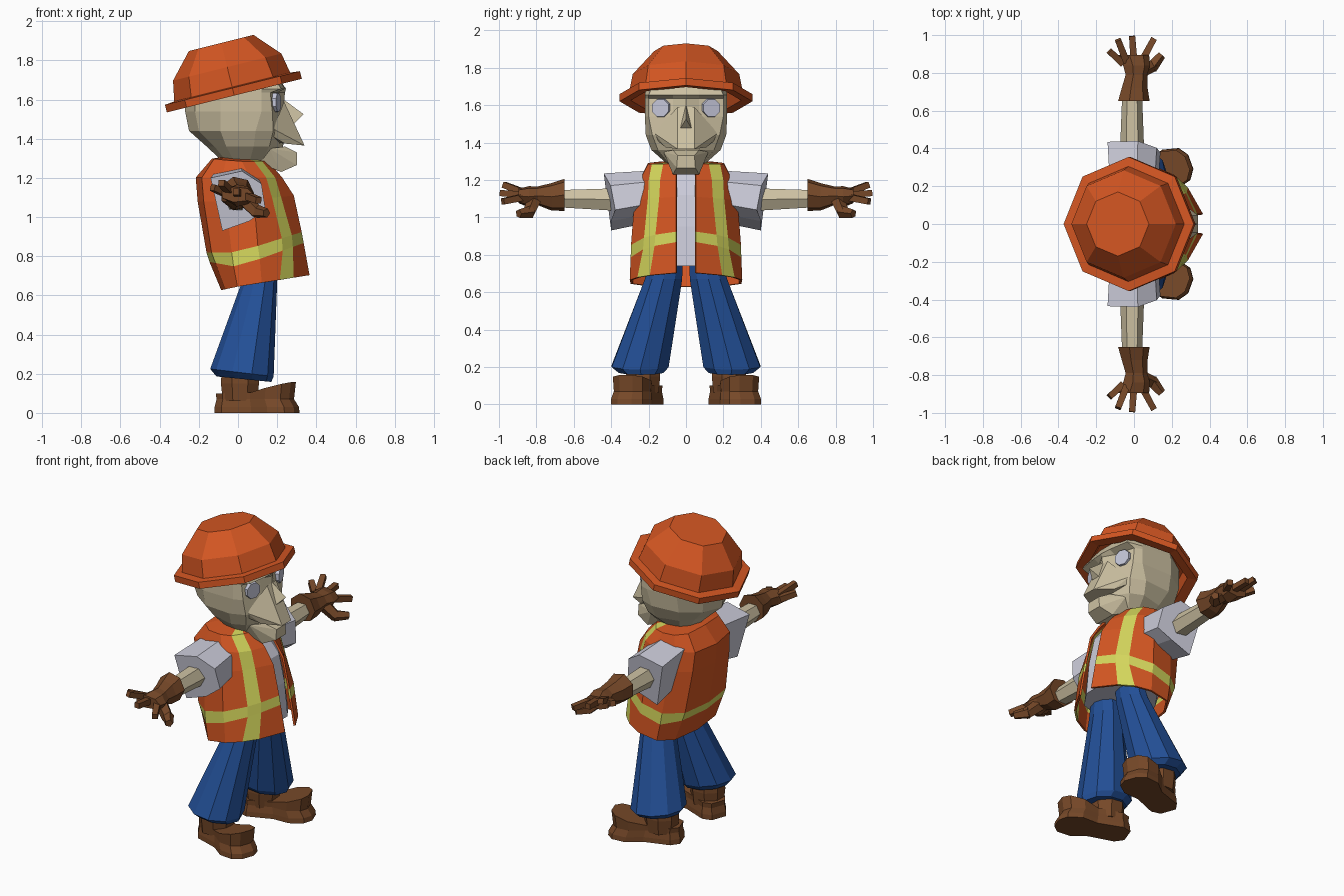
import bpy, bmesh, math
from mathutils import Vector

if "Cube" in bpy.data.objects:
    bpy.data.objects.remove(bpy.data.objects["Cube"])

def material(name, r, g, b):
    m = bpy.data.materials.new(name)
    m.diffuse_color = [((c / 255 + 0.055) / 1.055) ** 2.4 for c in (r, g, b)] + [1]
    m.use_nodes = True
    m.node_tree.nodes["Principled BSDF"].inputs["Base Color"].default_value = m.diffuse_color
    return m

ORANGE = material("orange", 212, 86, 34)
YELLOW = material("reflective yellow", 212, 214, 92)
SKIN = material("skin", 205, 193, 162)
SHIRT = material("light grey shirt", 204, 204, 218)
DENIM = material("blue denim", 35, 80, 152)
LEATHER = material("brown leather", 118, 72, 40)
EYE = material("eye white", 196, 198, 216)

def finish(name, bm, mats, mirror=False):
    bmesh.ops.recalc_face_normals(bm, faces=bm.faces)
    me = bpy.data.meshes.new(name)
    bm.to_mesh(me)
    bm.free()
    for m in mats:
        me.materials.append(m)
    ob = bpy.data.objects.new(name, me)
    bpy.context.collection.objects.link(ob)
    if mirror:
        mod = ob.modifiers.new("mirror", 'MIRROR')
        mod.use_axis = (False, True, False)
        mod.merge_threshold = 0.0005
    return ob

def add_loft(bm, rings, closed=True, caps=True, rule=None):
    rows = [[bm.verts.new(p) for p in r] for r in rings]
    n = len(rows[0])
    for i in range(len(rows) - 1):
        for j in range(n if closed else n - 1):
            k = (j + 1) % n
            f = bm.faces.new((rows[i][j], rows[i][k], rows[i + 1][k], rows[i + 1][j]))
            if rule:
                f.material_index = rule(i, j)
    if caps:
        bm.faces.new(rows[0])
        bm.faces.new(rows[-1])

def loft(name, rings, mats, mirror=False, **kw):
    bm = bmesh.new()
    add_loft(bm, rings, **kw)
    return finish(name, bm, mats, mirror)

def hull(name, pts, mat):
    # convex solid, symmetric in y
    bm = bmesh.new()
    for x, y, z in pts:
        for s in ((1, -1) if y else (1,)):
            bm.verts.new((x, s * y, z))
    res = bmesh.ops.convex_hull(bm, input=bm.verts)
    bmesh.ops.dissolve_limit(bm, angle_limit=0.02, verts=bm.verts, edges=bm.edges)
    return finish(name, bm, [mat])

def oval(c, rx, rv, n=8, axis='z', tilt=0.0, phase=0.0):
    out = []
    for k in range(n):
        a = 2 * math.pi * (k + phase) / n
        u, v = rx * math.cos(a), rv * math.sin(a)
        out.append((c[0] + u, c[1] + v, c[2] + tilt * u) if axis == 'z'
                   else (c[0] + u, c[1], c[2] + v))
    return out

def tube(bm, a, b, ra, rb, n):
    a, b = Vector(a), Vector(b)
    q = (b - a).to_track_quat('Z', 'Y')
    add_loft(bm, [[p + q @ Vector(v) for v in oval((0, 0, 0), r, r, n, phase=0.5)]
                  for p, r in ((a, ra), (b, rb))])

# Hard hat, tilted back
hat = loft("hard_hat", [oval((0, 0, h), r, r) for r, h in
           ((.27, .08), (.295, .0), (.355, -.005), (.355, .035), (.305, .04), (.285, .145), (.17, .272))],
           [ORANGE])
hat.location = (-.02, 0, 1.625)
hat.rotation_euler = (0, -math.radians(14), 0)

# Head: half sections from front centre to back centre
head_rows = [
    (1.72, (.20, .20, .18, .10, -.08, -.20, -.25), (0, .06, .17, .21, .21, .13, 0)),
    (1.655, (.245, .24, .22, .12, -.09, -.22, -.27), (0, .07, .20, .22, .22, .14, 0)),
    (1.635, (.24, .20, .165, .12, -.09, -.22, -.27), (0, .07, .20, .22, .22, .14, 0)),
    (1.54, (.23, .215, .175, .12, -.09, -.22, -.27), (0, .07, .20, .22, .22, .14, 0)),
    (1.44, (.24, .23, .18, .09, -.09, -.20, -.25), (0, .08, .18, .215, .20, .12, 0)),
    (1.36, (.23, .21, .16, .08, -.06, -.12, -.16), (0, .07, .15, .185, .15, .08, 0)),
    (1.285, (.18, .16, .12, .06, -.02, -.06, -.08), (0, .05, .09, .10, .09, .06, 0))]
loft("head", [[(x, y, z) for x, y in zip(xs, ys)] for z, xs, ys in head_rows],
     [SKIN], mirror=True, closed=False)
loft("neck", [oval((-.02, 0, 1.2), .08, .08), oval((-.01, 0, 1.34), .08, .08)], [SKIN])

# Face details
hull("nose", [(.22, 0, 1.61), (.28, 0, 1.56), (.335, 0, 1.525), (.27, .04, 1.46), (.22, .04, 1.5)], SKIN)
hull("upper_lip", [(.235, .045, 1.59), (.18, .17, 1.45), (.18, .15, 1.41), (.27, .05, 1.47),
                   (.34, .045, 1.365), (.24, .11, 1.375), (.2, .05, 1.38)], SKIN)
hull("chin", [(.30, .045, 1.33), (.30, .05, 1.265), (.22, .07, 1.23), (.10, .09, 1.28),
              (.16, .12, 1.35), (.24, .07, 1.36)], SKIN)
bm = bmesh.new()
tube(bm, (.165, .125, 1.585), (.207, .138, 1.585), .056, .05, 8)
finish("eyes", bm, [EYE], True)

# Vest: half sections from front opening to back centre, height = a + b*front + c*back
vest_rows = [
    (.645, .16, -.2, (.36, .28, .21, .12, .0, -.06, -.08), (.05, .19, .255, .295, .29, .20, 0)),
    (.745, .37, .2, (.33, .275, .225, .11, -.02, -.11, -.14), (.05, .165, .225, .29, .285, .20, 0)),
    (.82, .32, 0, (.32, .27, .22, .10, -.03, -.13, -.155), (.05, .16, .22, .288, .28, .20, 0)),
    (1.08, .1, 0, (.28, .215, .17, .08, -.06, -.17, -.20), (.05, .14, .20, .27, .25, .18, 0)),
    (1.2, 0, 0, (.22, .185, .14, .06, -.08, -.18, -.21), (.05, .135, .195, .24, .22, .17, 0)),
    (1.28, 0, .1, (.15, .12, .08, .02, -.06, -.12, -.13), (.05, .12, .18, .20, .20, .15, 0)),
    (1.29, 0, .1, (.11, .08, .05, .02, -.03, -.07, -.09), (.05, .07, .085, .09, .09, .07, 0))]
vest = loft("safety_vest",
            [[(x, y, a + b * max(x, 0) + c * max(-x, 0)) for x, y in zip(xs, ys)]
             for a, b, c, xs, ys in vest_rows],
            [ORANGE, YELLOW], mirror=True, closed=False, caps=False,
            rule=lambda i, j: 1 if i == 1 or j == 1 else 0)
solid = vest.modifiers.new("cloth", 'SOLIDIFY')
solid.thickness = .012
solid.offset = 0

# Shirt body and sleeves
loft("shirt", [oval((cx, 0, z), rx, ry, 10, phase=0.5) for z, cx, rx, ry in
     ((.74, .10, .21, .22), (.95, .055, .235, .22), (1.12, .03, .225, .20),
      (1.24, .0, .16, .16), (1.29, -.01, .09, .08))], [SHIRT])
section = [(-.14, 1.20), (.02, 1.235), (.12, 1.17), (.14, 1.04), (.06, .98), (-.08, .93)]
loft("sleeves", [[(x * .9, .18, 1.12 + (z - 1.09) * .9) for x, z in section],
                 [(x, .40 + (z - .93) * .13 - max(x - .05, 0) * .4, z) for x, z in section]],
     [SHIRT], mirror=True)

# Forearms and gloves
loft("forearms", [oval((-.01, .36, 1.095), .065, .07, 6, 'y'), oval((-.01, .70, 1.1), .052, .052, 6, 'y')],
     [SKIN], mirror=True)
bm = bmesh.new()
add_loft(bm, [oval((cx, y, z), rx, rz, 7, 'y') for y, cx, z, rx, rz in
         ((.65, -.005, 1.12, .088, .088), (.72, .0, 1.11, .072, .075), (.79, .01, 1.115, .06, .052),
          (.84, .01, 1.11, .075, .058), (.895, -.005, 1.115, .085, .04))])
for base, tip in (((-.06, .85, 1.12), (-.13, .915, 1.15)), ((-.04, .86, 1.13), (-.085, .975, 1.175)),
                  ((.0, .86, 1.12), (-.01, .995, 1.13)), ((.04, .86, 1.11), (.105, .98, 1.085))):
    tube(bm, base, tip, .026, .023, 4)
tube(bm, (.03, .81, 1.09), (.10, .84, 1.02), .04, .034, 5)
tube(bm, (.09, .83, 1.03), (.145, .895, 1.02), .036, .024, 5)
finish("gloves", bm, [LEATHER], True)

# Trousers, flared
loft("trouser_legs", [oval(c, rx, ry, 10, tilt=t) for c, rx, ry, t in
     (((.125, .105, .80), .075, .09, 0), ((.11, .12, .67), .09, .105, 0),
      ((.02, .245, .205), .162, .16, -.12), ((.03, .24, .172), .14, .125, -.1))], [DENIM], mirror=True)

# Boots, toes turned outward
half = [(-.11, .05), (-.06, .085), (.10, .08), (.20, .112), (.285, .09), (.32, .04)]
outline = half + [(u, -w) for u, w in reversed(half)]
ca, sa = math.cos(math.radians(20)), math.sin(math.radians(20))

def boot_layer(s, height):
    return [(s * (u * ca - w * sa), .22 + s * (u * sa + w * ca), height(u)) for u, w in outline]

bm = bmesh.new()
add_loft(bm, [boot_layer(1, lambda u: 0), boot_layer(.99, lambda u: .03), boot_layer(.91, lambda u: .07),
              boot_layer(.94, lambda u: max(.10, .08 + .24 * u))])
add_loft(bm, [oval((.01, .23, z), r, r * .95, 8, phase=.5) for z, r in ((.06, .095), (.15, .105), (.24, .10))])
finish("boots", bm, [LEATHER], True)
